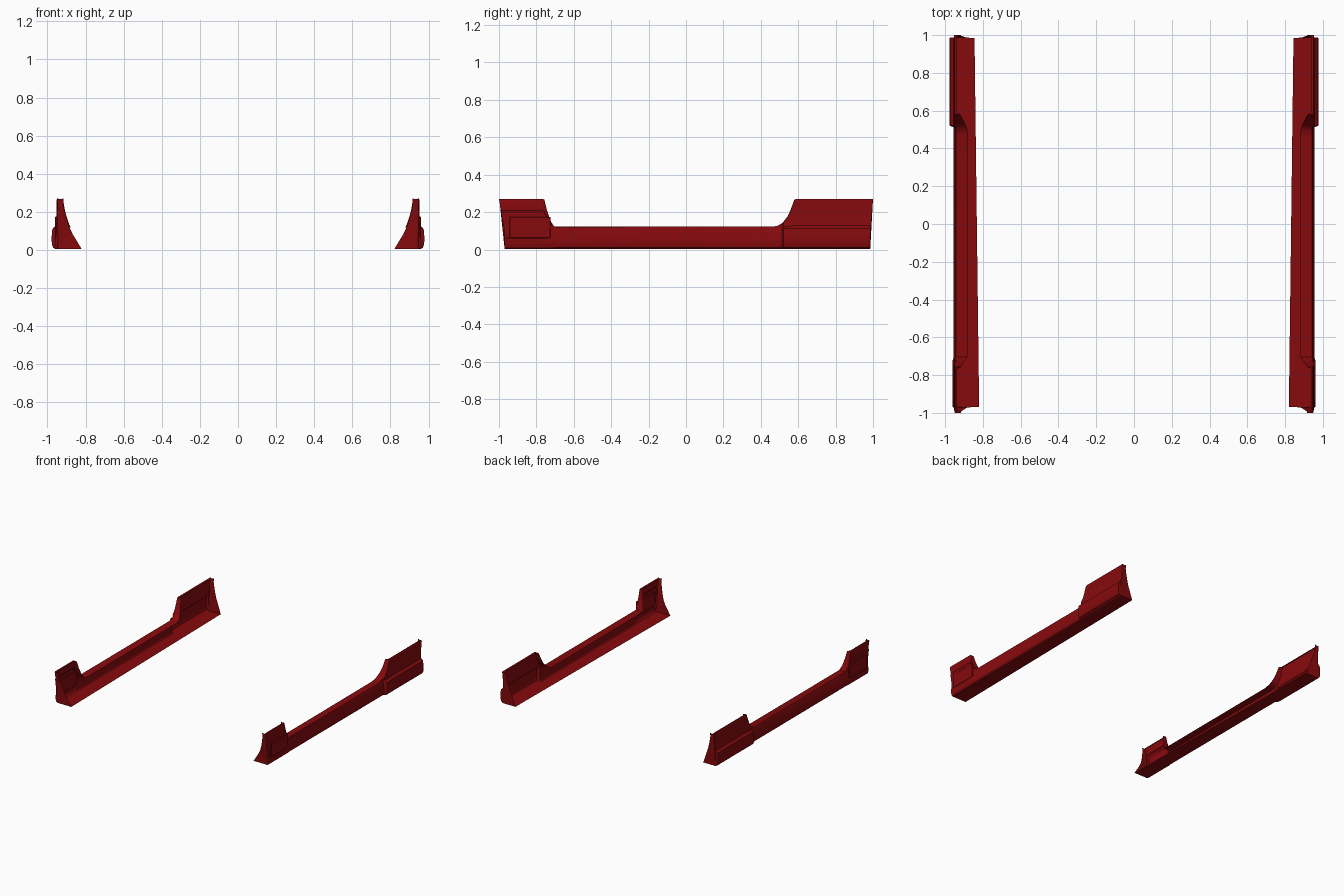
import bpy, bmesh

if "Cube" in bpy.data.objects:
    bpy.data.objects.remove(bpy.data.objects["Cube"])

red = bpy.data.materials.new("dark_red")
red.diffuse_color = (0.24, 0.003, 0.004, 1)
red.use_nodes = True
red.node_tree.nodes["Principled BSDF"].inputs["Base Color"].default_value = red.diffuse_color

# Outer skin: heights and widths going up
ZO = (.004, .012, .03, .06, .068, .112, .128, .2, .208, .262, .27)
OUTER = {
    'front': (.945, .955, .961, .961, .955, .955, .954, .953, .947, .949, .946),
    'mid':   (.942, .951, .955, .954, .953, .947, .944, .943, .943, .942, .942),
    'rear':  (.955, .97, .977, .978, .978, .974, .955, .951, .951, .953, .949),
}
# Inner outline of the end caps, from the top down
CAP = ((.917, .27), (.917, .24), (.906, .19), (.892, .14), (.883, .115),
       (.870, .08), (.857, .055), (.842, .025))
# Stations: position, height, cross-section, inner edge of the top return flange
STATIONS = ((-.97, .27, 'front', .936), (-.768, .27, 'front', .936),
            (-.758, .268, 'front', .918), (-.745, .215, 'front', .910),
            (-.725, .155, 'front', .896), (-.705, .122, 'mid', .882),
            (.46, .122, 'mid', .880), (.49, .127, 'mid', .880),
            (.512, .14, 'mid', .886), (.522, .15, 'rear', .890),
            (.545, .18, 'rear', .900), (.56, .215, 'rear', .909),
            (.58, .268, 'rear', .918), (.59, .27, 'rear', .936),
            (.985, .27, 'rear', .936))


def finish(bm, name):
    bmesh.ops.recalc_face_normals(bm, faces=bm.faces)
    me = bpy.data.meshes.new(name)
    bm.to_mesh(me)
    bm.free()
    ob = bpy.data.objects.new(name, me)
    bpy.context.collection.objects.link(ob)
    me.materials.append(red)
    mod = ob.modifiers.new("mirror", 'MIRROR')
    mod.use_mirror_merge = False
    bpy.ops.object.select_all(action='DESELECT')
    ob.select_set(True)
    bpy.context.view_layer.objects.active = ob
    bpy.ops.object.shade_smooth_by_angle(angle=0.45)
    return ob


def place(y, pts):
    # the two ends lean outward towards the top
    lean = -.03 if y < -.96 else .015 if y > .98 else 0
    return [(x, y + lean * max(0, (z - .1) / .17), z) for x, z in pts]


def floor_edge(y):
    return .832 + .0125 * y


def section(y, h, kind, flange):
    # open profile: floor, outer skin, return flange along the top
    def height(z):
        return z if z <= .12 else .12 + (z - .12) * (h - .12) / .15
    pts = [(floor_edge(y), .004)]
    pts += [(x, height(z)) for x, z in zip(OUTER[kind], ZO)]
    pts += [(flange, h - .004)]
    return place(y, pts)


# Open sill shell with front and rear uprights
bm = bmesh.new()
rings = [[bm.verts.new(p) for p in section(*s)] for s in STATIONS]
for a, b in zip(rings, rings[1:]):
    for i in range(len(a) - 1):
        bm.faces.new((a[i], a[i + 1], b[i + 1], b[i]))
# End caps
for ring, y in ((rings[0], -.97), (rings[-1], .985)):
    inner = [(x + .0125 * y * max(0, 1 - z / .12), z) for x, z in CAP]
    cap = bm.faces.new(ring + [bm.verts.new(p) for p in place(y, inner)])
    bmesh.ops.triangulate(bm, faces=[cap])
finish(bm, "side_sill")

# Rectangular panel on the front upright
bm = bmesh.new()
bmesh.ops.create_cube(bm, size=1)
for v in bm.verts:
    v.co = (.951 + v.co.x * .021, -.835 + v.co.y * .22, .118 + v.co.z * .114)
bmesh.ops.bevel(bm, geom=bm.edges[:], offset=.003, segments=1, affect='EDGES')
finish(bm, "front_access_panel")
